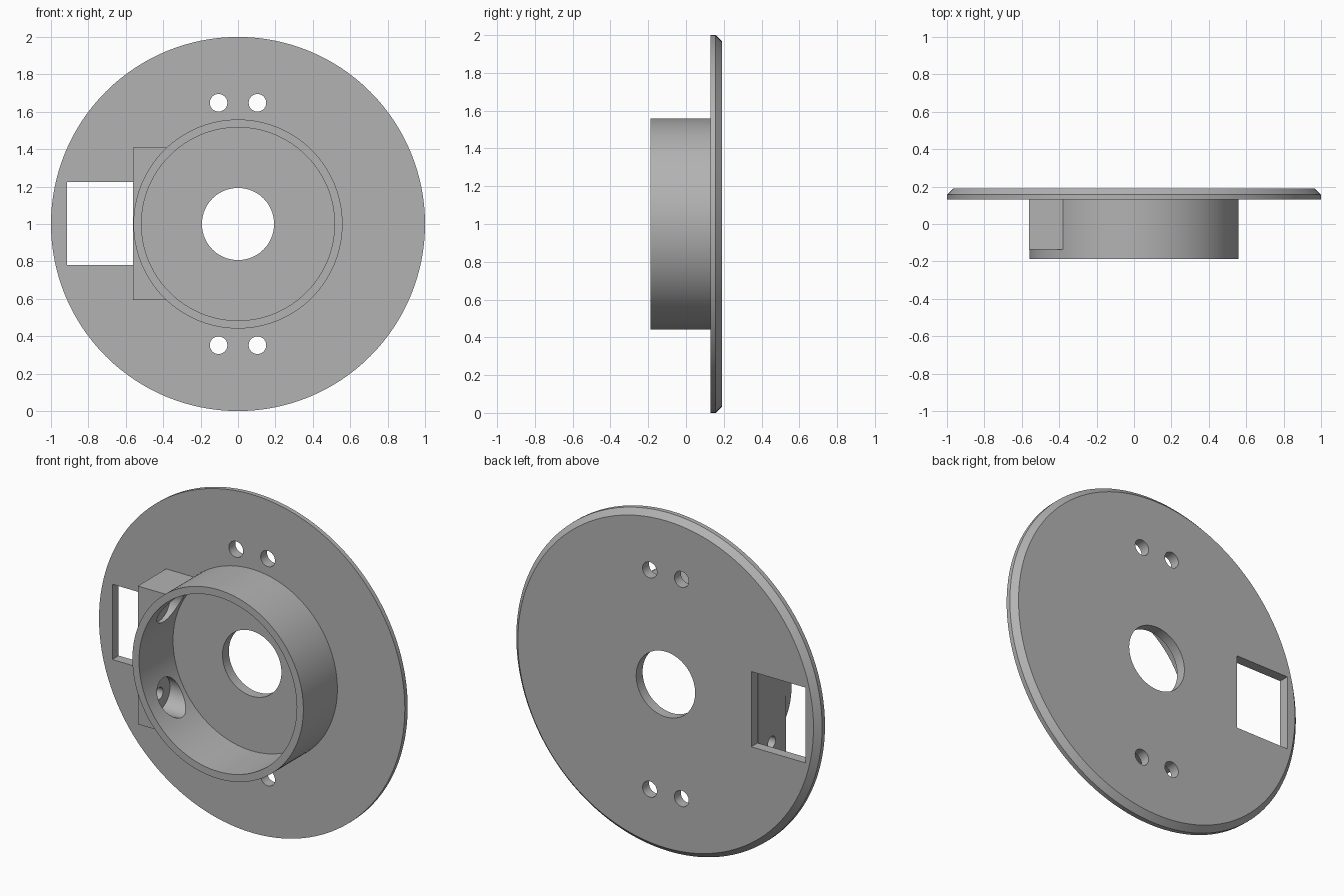
import bpy, bmesh, math
from mathutils import Matrix, Vector

default = bpy.data.objects.get("Cube")
if default:
    bpy.data.objects.remove(default, do_unlink=True)

grey = bpy.data.materials.new("matte_grey")
grey.use_nodes = True
colour = (0.45, 0.45, 0.45, 1)
grey.diffuse_color = colour
grey.node_tree.nodes["Principled BSDF"].inputs["Base Color"].default_value = colour

CENTRE_Z = 1.0
PLATE_FRONT, PLATE_BACK = 0.13, 0.19


def make_object(name, bm):
    bmesh.ops.recalc_face_normals(bm, faces=bm.faces)
    mesh = bpy.data.meshes.new(name)
    bm.to_mesh(mesh)
    bm.free()
    mesh.materials.append(grey)
    obj = bpy.data.objects.new(name, mesh)
    bpy.context.collection.objects.link(obj)
    return obj


def cylinder(name, radius, start, end, axis="Y", sides=64):
    """Cylinder running from point start to point end along one axis."""
    start, end = Vector(start), Vector(end)
    turn = Matrix.Rotation(math.pi / 2, 4, "X" if axis == "Y" else "Y")
    bm = bmesh.new()
    bmesh.ops.create_cone(bm, cap_ends=True, segments=sides, radius1=radius,
                          radius2=radius, depth=(end - start).length,
                          matrix=Matrix.Translation((start + end) / 2) @ turn)
    return make_object(name, bm)


def box(name, low, high):
    low, high = Vector(low), Vector(high)
    bm = bmesh.new()
    bmesh.ops.create_cube(bm, size=1, matrix=Matrix.Translation((low + high) / 2)
                          @ Matrix.Diagonal((*(high - low), 1)))
    return make_object(name, bm)


def combine(target, tool, operation="DIFFERENCE"):
    mod = target.modifiers.new(tool.name, "BOOLEAN")
    mod.operation = operation
    mod.solver = "EXACT"
    mod.object = tool
    bpy.context.view_layer.objects.active = target
    bpy.ops.object.modifier_apply(modifier=mod.name)
    bpy.data.objects.remove(tool, do_unlink=True)


def lathe(name, profile, sides):
    """Spin a closed (radius, y) profile from axis to axis."""
    bm = bmesh.new()
    verts = [bm.verts.new((r, y, CENTRE_Z)) for r, y in profile]
    edges = [bm.edges.new(pair) for pair in zip(verts, verts[1:])]
    bmesh.ops.spin(bm, geom=verts + edges, cent=(0, 0, CENTRE_Z), axis=(0, 1, 0),
                   angle=math.tau, steps=sides)
    bmesh.ops.remove_doubles(bm, verts=bm.verts, dist=1e-4)
    return make_object(name, bm)


# Round base plate with a chamfered back rim
plate = lathe("base_plate", [(0, PLATE_FRONT), (1, PLATE_FRONT), (1, 0.157),
                             (0.967, PLATE_BACK), (0, PLATE_BACK)], 128)
combine(plate, cylinder("centre_hole", 0.193, (0, 0, CENTRE_Z), (0, 0.4, CENTRE_Z)))
for side in (-1, 1):
    for end in (-1, 1):
        x, z = side * 0.104, CENTRE_Z + end * 0.648
        combine(plate, cylinder("mount_hole", 0.047, (x, 0, z), (x, 0.4, z), sides=32))
combine(plate, box("window", (-0.913, 0, 0.78), (-0.56, 0.4, 1.225)))

# Collar merged with the side block, then bored out
collar = cylinder("collar_housing", 0.559, (0, -0.188, CENTRE_Z),
                  (0, PLATE_FRONT, CENTRE_Z), sides=128)
block = box("side_block", (-0.561, -0.135, 0.593), (-0.3, PLATE_FRONT, 1.41))
combine(collar, block, "UNION")
combine(collar, cylinder("bore", 0.516, (0, -0.4, CENTRE_Z), (0, 0.4, CENTRE_Z), sides=128))

# Countersunk screw holes through the side block
for end in (-1, 1):
    z = CENTRE_Z + end * 0.265
    combine(collar, cylinder("screw_head", 0.1, (-0.515, 0, z), (-0.2, 0, z), "X", 48))
    combine(collar, cylinder("screw_hole", 0.035, (-0.7, 0, z), (-0.2, 0, z), "X", 32))

# Smooth round walls, keep edges crisp
bpy.ops.object.select_all(action="DESELECT")
for obj in (plate, collar):
    obj.select_set(True)
bpy.context.view_layer.objects.active = plate
bpy.ops.object.shade_smooth_by_angle(angle=math.radians(30))
